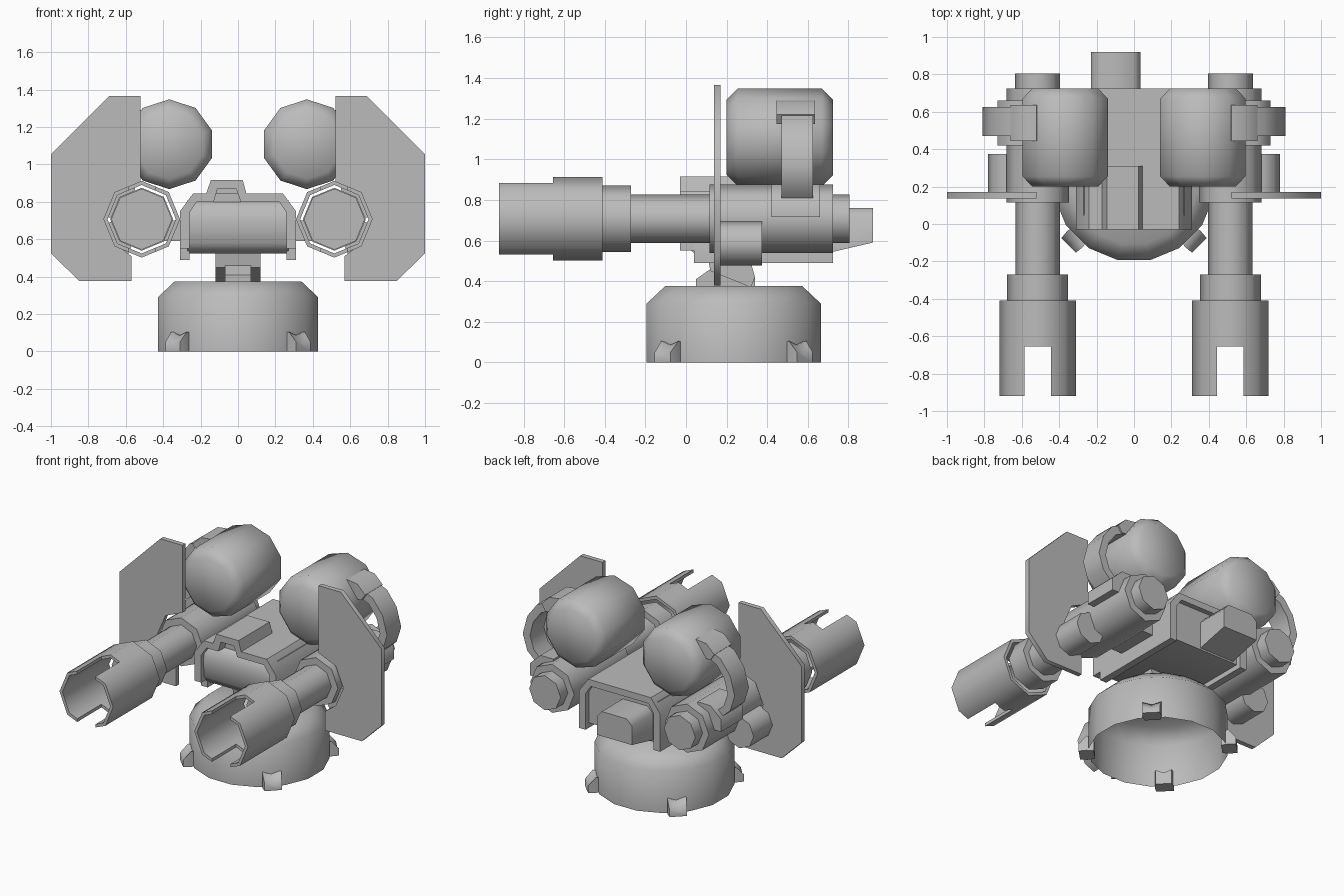
import bpy, bmesh
from math import sin, cos, pi, radians
from mathutils import Vector, Matrix

old = bpy.data.objects.get("Cube")
if old:
    bpy.data.objects.remove(old, do_unlink=True)

grey = bpy.data.materials.new("plain_grey")
grey.use_nodes = True
grey.diffuse_color = (0.5, 0.5, 0.5, 1)
grey.node_tree.nodes["Principled BSDF"].inputs["Base Color"].default_value = (0.5, 0.5, 0.5, 1)
parts = []


def finish(name, bm):
    bmesh.ops.recalc_face_normals(bm, faces=bm.faces)
    mesh = bpy.data.meshes.new(name)
    bm.to_mesh(mesh)
    bm.free()
    mesh.materials.append(grey)
    ob = bpy.data.objects.new(name, mesh)
    bpy.context.collection.objects.link(ob)
    parts.append(ob)
    return ob


def loft(name, rings, caps=(True, True), closed=False):
    """Skin a list of equal rings of points."""
    bm = bmesh.new()
    rows = [[bm.verts.new(p) for p in ring] for ring in rings]
    n = len(rows[0])
    pairs = list(zip(rows, rows[1:])) + ([(rows[-1], rows[0])] if closed else [])
    for a, b in pairs:
        for i in range(n):
            j = (i + 1) % n
            bm.faces.new((a[i], a[j], b[j], b[i]))
    if not closed:
        for use, row in zip(caps, (rows[0], rows[-1])):
            if use:
                bm.faces.new(row)
    return finish(name, bm)


def prism(name, pts, axis, lo, hi, side=1):
    """Extrude an outline: XZ outline along y, or YZ outline along x."""
    def place(p, d):
        return (p[0] * side, d, p[1]) if axis == "y" else (d, p[0], p[1])
    return loft(name, [[place(p, d) for p in pts] for d in (lo, hi)])


def tube(name, cx, cz, stations, sides, phase=pi / 2, closed=False):
    """Turn (y, radius) stations about an axis parallel to y."""
    angles = [phase + 2 * pi * i / sides for i in range(sides)]
    rings = [[(cx + r * cos(a), y, cz + r * sin(a)) for a in angles] for y, r in stations]
    return loft(name, rings, closed=closed)


def box_pts(a0, a1, b0, b1):
    return [(a0, b0), (a1, b0), (a1, b1), (a0, b1)]


# Hollow round base, open underneath
CY = 0.235
turn = [pi / 16 + pi * i / 8 for i in range(16)]
loft("base", [[(r * cos(a), CY + r * sin(a), z) for a in turn]
              for z, r in ((0, 0.437), (0.29, 0.437), (0.375, 0.345))], caps=(False, True))

# Four flared lugs around the base
for k in range(4):
    rot = Matrix.Rotation(pi / 4 + k * pi / 2, 4, "Z")
    rings = []
    for r, w, top in ((0.40, 0.05, 0.10), (0.445, 0.06, 0.105), (0.495, 0.055, 0.05)):
        outline = [(-w, 0), (w, 0), (w, top), (0, top - 0.02), (-w, top)]
        rings.append([rot @ Vector((r, t, z)) + Vector((0, CY, 0)) for t, z in outline])
    loft("base_lug", rings)

# Neck between base and body
prism("neck", [(0.05, 0.37), (0.34, 0.37), (0.34, 0.42), (0.30, 0.48), (0.30, 0.56),
               (0.12, 0.56), (0.12, 0.46), (0.05, 0.41)], "x", -0.07, 0.07)
prism("neck_yoke", [(0.12, 0.45), (0.32, 0.37), (0.34, 0.42), (0.30, 0.56), (0.10, 0.56)],
      "x", -0.12, 0.12)

# Body core with a rounded nose
prism("body_core", [(0.05, 0.81), (0.01, 0.77), (-0.005, 0.70), (0.0, 0.58), (0.05, 0.525),
                    (0.69, 0.525), (0.69, 0.81)], "x", -0.27, 0.27)


# Arched armour over the core, with a bump for the hood at the front
def arch(name, foot, lo, hi, outer_bump=(), inner_bump=()):
    outer = [(-0.31, foot), (-0.31, 0.75), (-0.24, 0.845), *outer_bump,
             (0.24, 0.845), (0.31, 0.75), (0.31, foot)]
    inner = [(-0.26, foot), (-0.26, 0.74), (-0.22, 0.80), *inner_bump,
             (0.22, 0.80), (0.26, 0.74), (0.26, foot)]
    return prism(name, outer + inner[::-1], "y", lo, hi)


hood = [(-0.17, 0.845), (-0.145, 0.916), (0.025, 0.916), (0.045, 0.845)]
arch("front_frame", 0.55, -0.03, 0.04, hood,
     [(-0.13, 0.80), (-0.11, 0.87), (-0.01, 0.87), (0.015, 0.80)])
arch("body_shell", 0.49, 0.04, 0.725)
prism("hood", hood, "y", 0.03, 0.31)

# Rear stub, slightly tapered
loft("rear_stub", [[(-0.23, y, low), (0.035, y, low), (0.035, y, 0.72), (0.0, y, 0.76),
                    (-0.19, y, 0.76), (-0.23, y, 0.72)] for y, low in ((0.66, 0.53), (0.92, 0.59))])

# Axle joining both guns to the body
prism("gun_axle", box_pts(0.25, 0.55, 0.59, 0.70), "x", -0.42, 0.42)

GX, GZ = 0.515, 0.707
for side, label in ((1, "left"), (-1, "right")):
    x = GX * side

    # Stepped gun barrel and housing
    tube(label + "_barrel", x, GZ, [(-0.41, 0.163), (-0.27, 0.163), (-0.27, 0.119),
                                    (0.115, 0.119)], 8)
    tube(label + "_gun_housing", x, GZ, [(0.115, 0.168), (0.725, 0.168)], 8)
    tube(label + "_gun_tail", x, GZ, [(0.70, 0.12), (0.805, 0.12)], 8)

    # Hollow muzzle, slotted above and below
    muzzle = tube(label + "_muzzle", x, GZ, [(-0.92, 0.205), (-0.41, 0.205),
                                             (-0.41, 0.183), (-0.92, 0.183)], 8, closed=True)
    cutter = prism("slot_cutter", box_pts(x - 0.07, x + 0.07, 0.3, 1.1), "y", -1.1, -0.655)
    cutter.hide_render = True
    mod = muzzle.modifiers.new("slot", "BOOLEAN")
    mod.operation = "DIFFERENCE"
    mod.solver = "EXACT"
    mod.object = cutter
    bpy.context.view_layer.objects.active = muzzle
    bpy.ops.object.modifier_apply(modifier=mod.name)
    parts.remove(cutter)
    bpy.data.objects.remove(cutter, do_unlink=True)

    # Shield plate, notched around the barrel
    prism(label + "_shield", [(0.52, 1.365), (0.69, 1.365), (1.0, 1.055), (1.0, 0.525),
                              (0.85, 0.378), (0.57, 0.378), (0.57, 0.51), (0.65, 0.57),
                              (0.71, 0.707), (0.65, 0.845), (0.52, 0.90)],
          "y", 0.137, 0.17, side)
    tube(label + "_shield_mount", 0.67 * side, 0.587, [(0.16, 0.11), (0.375, 0.11)], 8)

    # Tank with bevelled ends above the gun
    tube(label + "_tank", 0.368 * side, 1.108, [(0.20, 0.185), (0.255, 0.24),
                                                (0.67, 0.24), (0.725, 0.185)], 10)

    # Curved strap from tank to gun, with its cap and bracket
    path = [(0.60, 1.24), (0.70, 1.20), (0.775, 1.10), (0.81, 0.97), (0.775, 0.86), (0.70, 0.79)]
    inside = [(0.58, 1.19), (0.67, 1.15), (0.73, 1.07), (0.755, 0.97), (0.725, 0.88), (0.66, 0.82)]
    prism(label + "_strap", path + inside[::-1], "y", 0.47, 0.625, side)
    prism(label + "_strap_cap", [(0.50, 1.25), (0.52, 1.29), (0.60, 1.28), (0.66, 1.22),
                                 (0.63, 1.175), (0.55, 1.18)], "y", 0.445, 0.635, side)
    prism(label + "_strap_bracket", [(0.58, 0.715), (0.73, 0.715), (0.73, 0.80), (0.65, 0.875),
                                     (0.55, 0.875)], "y", 0.42, 0.66, side)

# Smooth shading with crisp corners
bpy.ops.object.select_all(action="DESELECT")
for ob in parts:
    ob.select_set(True)
bpy.context.view_layer.objects.active = parts[0]
bpy.ops.object.shade_smooth_by_angle(angle=radians(50))
